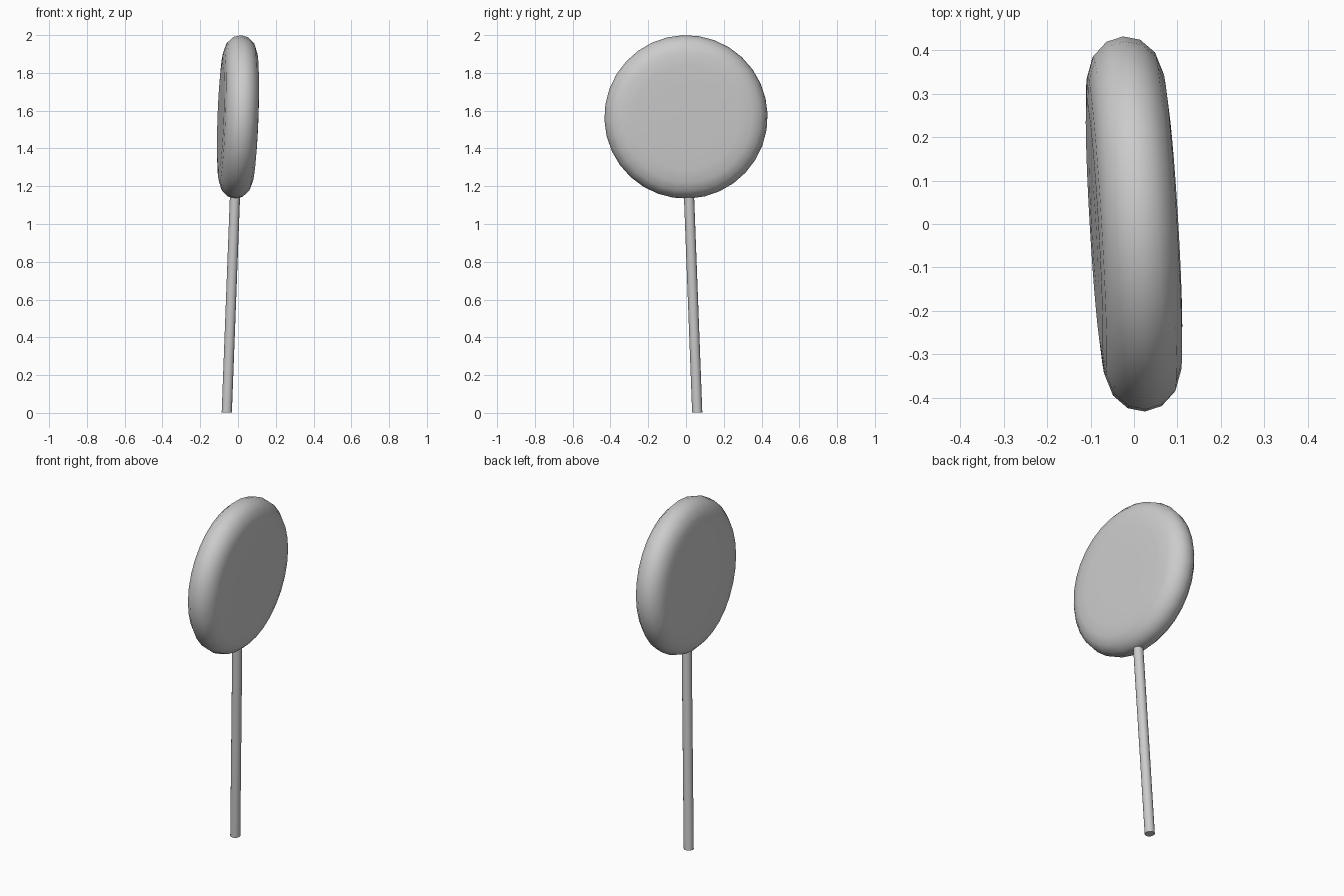
import bpy, bmesh, math
from mathutils import Vector, Matrix

if "Cube" in bpy.data.objects:
    bpy.data.objects.remove(bpy.data.objects["Cube"])

CENTRE = Vector((0, 0, 1.567))
STICK_DIR = Vector((0.038, -0.038, 1)).normalized()
SEGMENTS = 32


def add_object(name, bm, matrix):
    bmesh.ops.recalc_face_normals(bm, faces=bm.faces)
    mesh = bpy.data.meshes.new(name)
    bm.to_mesh(mesh)
    bm.free()
    obj = bpy.data.objects.new(name, mesh)
    bpy.context.collection.objects.link(obj)
    obj.matrix_world = matrix
    bpy.context.view_layer.objects.active = obj
    obj.select_set(True)
    bpy.ops.object.shade_smooth_by_angle(angle=math.radians(45))
    obj.select_set(False)
    return obj


# Shared tilted frame: z along the stick, x through the candy faces
z_axis = STICK_DIR
x_axis = Vector((1, 0.058, 0))
x_axis = (x_axis - z_axis * x_axis.dot(z_axis)).normalized()
y_axis = z_axis.cross(x_axis)
frame = Matrix.Translation(CENTRE) @ Matrix((x_axis, y_axis, z_axis)).transposed().to_4x4()

# Candy: rounded disc lathed around the local x axis (thickness, radius)
half = [(0.093, 0), (0.093, 0.15), (0.092, 0.28), (0.087, 0.345),
        (0.071, 0.392), (0.039, 0.423)]
profile = half + [(0, 0.433)] + [(-t, r) for t, r in reversed(half)]
bm = bmesh.new()
verts = [bm.verts.new((t, 0, r)) for t, r in profile]
edges = [bm.edges.new(pair) for pair in zip(verts, verts[1:])]
bmesh.ops.spin(bm, geom=verts + edges, axis=(1, 0, 0), cent=(0, 0, 0),
               angle=math.tau, steps=SEGMENTS)
bmesh.ops.remove_doubles(bm, verts=bm.verts, dist=0.0005)
add_object("candy", bm, frame)

# Stick: thin cylinder from the ground into the candy
top, bottom = -0.36, -1.567
bm = bmesh.new()
bmesh.ops.create_cone(bm, cap_ends=True, segments=16, radius1=0.027, radius2=0.027,
                      depth=top - bottom,
                      matrix=Matrix.Translation((0, 0, (top + bottom) / 2)))
add_object("stick", bm, frame)
